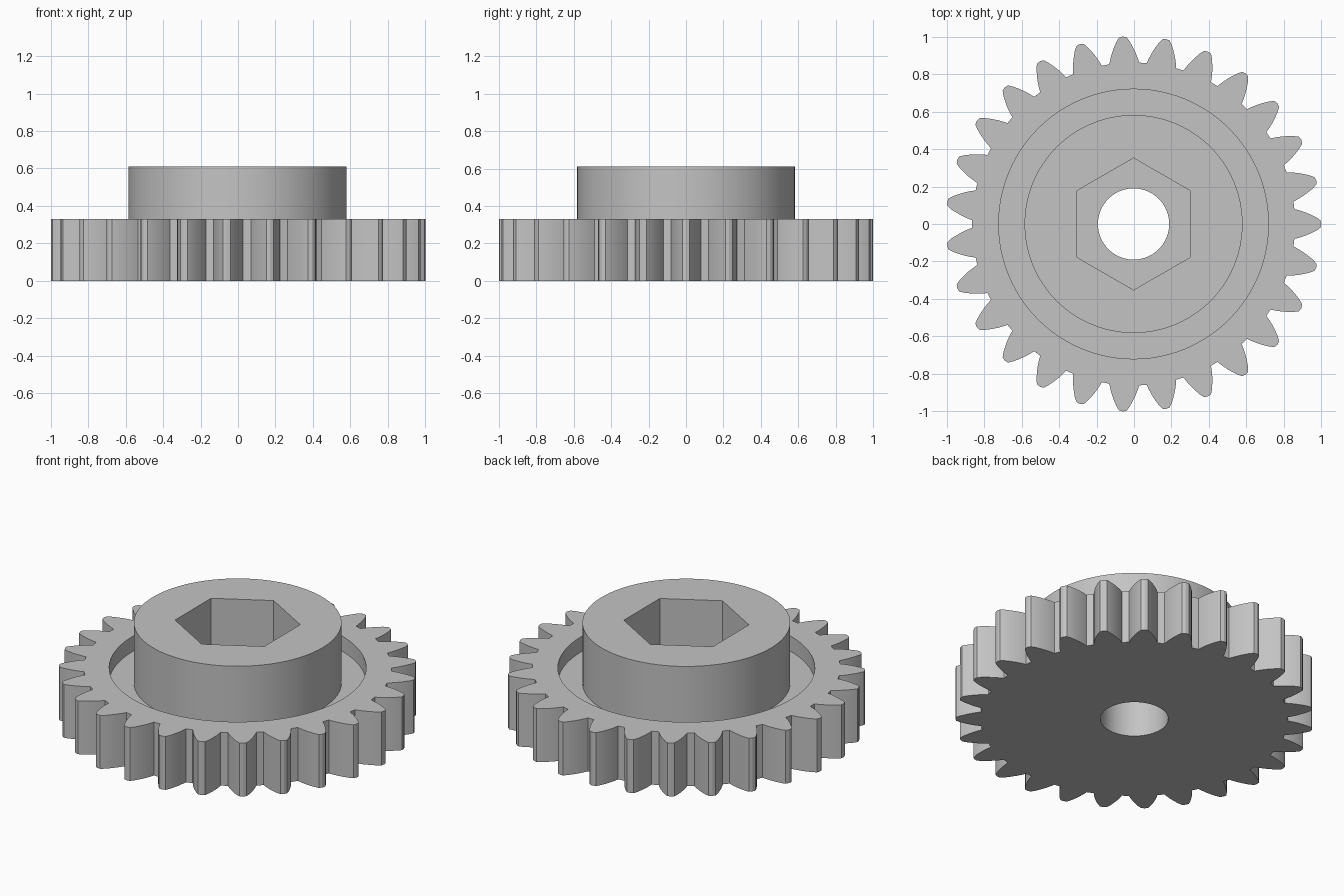
import bpy
import bmesh
from math import sin, cos, pi, radians

cube = bpy.data.objects.get("Cube")
if cube:
    bpy.data.objects.remove(cube, do_unlink=True)

# Main dimensions
TEETH = 27
CENTRE_X = -0.0023
RIM_TOP, FLOOR, HUB_TOP = 0.33, 0.236, 0.61
RECESS_R, HUB_R, BORE_R, HEX_R = 0.72, 0.582, 0.19, 0.352
# Half of one tooth: radius and half width, root to tip
FLANK = [(0.862, 0.08), (0.885, 0.074), (0.915, 0.064), (0.945, 0.051),
         (0.975, 0.036), (0.998, 0.02)]
TIP_R = 1.0023

grey = bpy.data.materials.new("plain grey")
grey.use_nodes = True
colour = (0.55, 0.55, 0.55, 1)
grey.diffuse_color = colour
grey.node_tree.nodes["Principled BSDF"].inputs["Base Color"].default_value = colour


def circle(radius, sides=96, turn=0.0):
    return [(radius * cos(turn + 2 * pi * i / sides),
             radius * sin(turn + 2 * pi * i / sides)) for i in range(sides)]


def gear_outline():
    points = []
    half = [(r, -w) for r, w in FLANK] + [(TIP_R, 0)] + \
           [(r, w) for r, w in reversed(FLANK)]
    for i in range(TEETH):
        a = 2 * pi * i / TEETH
        points += [(r * cos(a + w / r), r * sin(a + w / r)) for r, w in half]
    return points


def loop(bm, outline, z):
    """Closed ring of edges at one height."""
    verts = [bm.verts.new((x + CENTRE_X, y, z)) for x, y in outline]
    for a, b in zip(verts, verts[1:] + verts[:1]):
        bm.edges.new((a, b))
    return verts


def wall(bm, low, high):
    """Quads between two rings with the same number of points."""
    n = len(low)
    for i in range(n):
        j = (i + 1) % n
        bm.faces.new((low[i], low[j], high[j], high[i]))


def flat(bm, outer, inner):
    """Flat face between two rings at the same height."""
    edges = [bm.edges.get((a, b)) for ring in (outer, inner)
             for a, b in zip(ring, ring[1:] + ring[:1])]
    bmesh.ops.triangle_fill(bm, edges=edges, use_beauty=True)


def finish(bm, name):
    bmesh.ops.recalc_face_normals(bm, faces=bm.faces)
    # Merge the filled triangles back into large flat faces
    bmesh.ops.dissolve_limit(bm, angle_limit=radians(0.1),
                             verts=[], edges=bm.edges)
    mesh = bpy.data.meshes.new(name)
    bm.to_mesh(mesh)
    bm.free()
    mesh.materials.append(grey)
    obj = bpy.data.objects.new(name, mesh)
    bpy.context.collection.objects.link(obj)
    bpy.ops.object.select_all(action="DESELECT")
    obj.select_set(True)
    bpy.context.view_layer.objects.active = obj
    bpy.ops.object.shade_smooth_by_angle(angle=radians(20))


# Toothed wheel with a round bore and a shallow recess in its top
bm = bmesh.new()
teeth = gear_outline()
teeth_low, teeth_high = loop(bm, teeth, 0), loop(bm, teeth, RIM_TOP)
recess_high = loop(bm, circle(RECESS_R), RIM_TOP)
recess_low = loop(bm, circle(RECESS_R), FLOOR)
bore_high, bore_low = loop(bm, circle(BORE_R), FLOOR), loop(bm, circle(BORE_R), 0)
wall(bm, teeth_low, teeth_high)
flat(bm, teeth_high, recess_high)
wall(bm, recess_low, recess_high)
wall(bm, recess_low, bore_high)
wall(bm, bore_low, bore_high)
flat(bm, teeth_low, bore_low)
finish(bm, "toothed_wheel")

# Round hub with a six-sided nut socket, standing on the recess floor
bm = bmesh.new()
hexagon = circle(HEX_R, 6, pi / 2)
hub_low, hub_high = loop(bm, circle(HUB_R), FLOOR), loop(bm, circle(HUB_R), HUB_TOP)
hex_low, hex_high = loop(bm, hexagon, FLOOR), loop(bm, hexagon, HUB_TOP)
wall(bm, hub_low, hub_high)
flat(bm, hub_high, hex_high)
wall(bm, hex_low, hex_high)
finish(bm, "hub")
